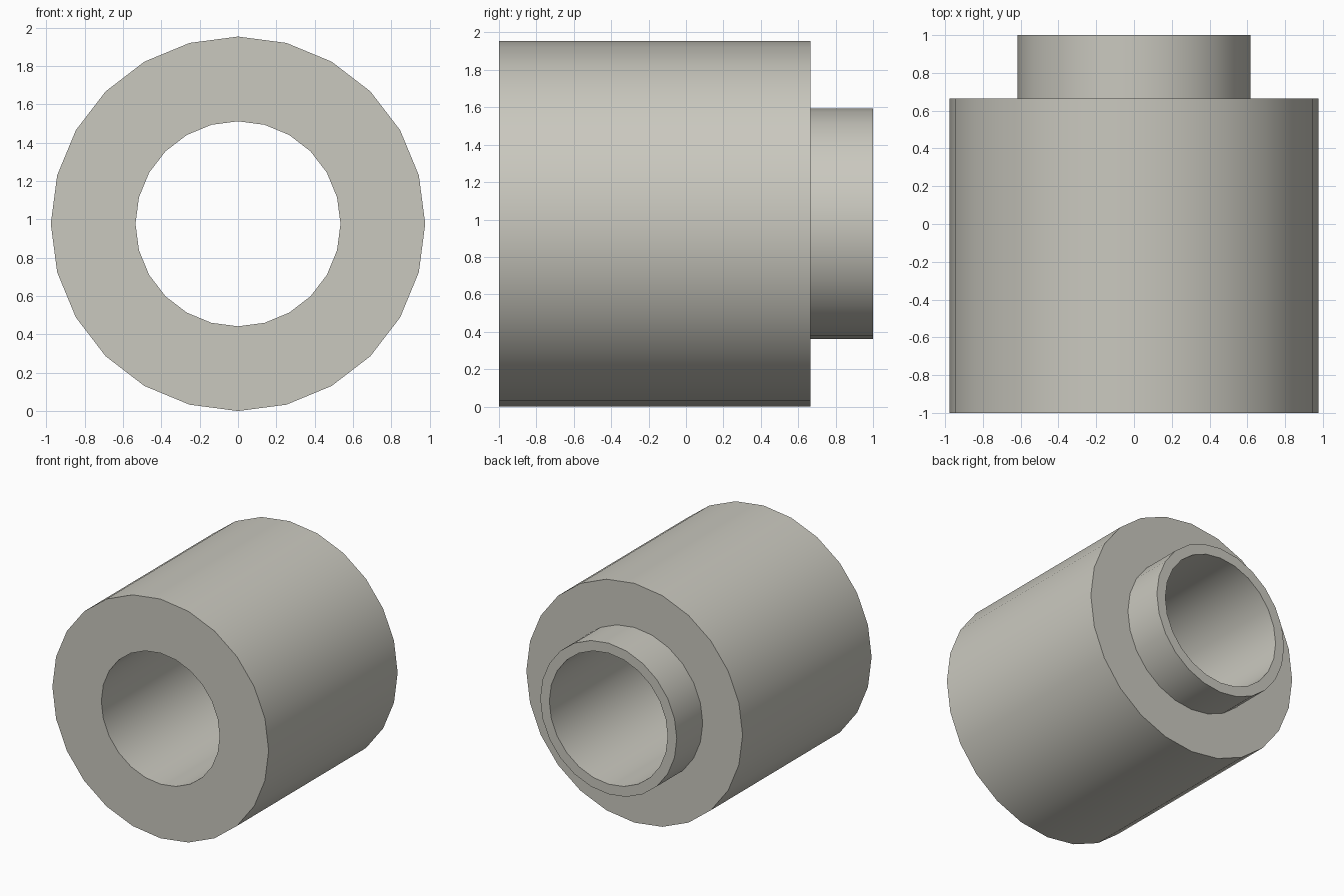
import bpy
import bmesh
import math
from mathutils import Vector

cube = bpy.data.objects.get("Cube")
if cube:
    bpy.data.objects.remove(cube, do_unlink=True)

SIDES = 24
OUTER, NECK, BORE = 0.977, 0.617, 0.535
FRONT, STEP, BACK = -1.0, 0.665, 1.0

# Warm grey finish
grey = bpy.data.materials.new("warm_grey")
grey.use_nodes = True
colour = (0.59, 0.58, 0.52, 1)
grey.diffuse_color = colour
grey.node_tree.nodes["Principled BSDF"].inputs["Base Color"].default_value = colour

# Closed (radius, y) section: body, shoulder, neck and through bore
profile = [(BORE, FRONT), (OUTER, FRONT), (OUTER, STEP),
           (NECK, STEP), (NECK, BACK), (BORE, BACK)]

# Sweep the section around the bore axis
bm = bmesh.new()
rings = []
for i in range(SIDES):
    a = math.tau * i / SIDES
    rings.append([bm.verts.new(Vector((r * math.cos(a), y, r * math.sin(a) + OUTER)))
                  for r, y in profile])
count = len(profile)
for i in range(SIDES):
    here, there = rings[i], rings[(i + 1) % SIDES]
    for j in range(count):
        k = (j + 1) % count
        bm.faces.new((here[j], here[k], there[k], there[j]))
bmesh.ops.recalc_face_normals(bm, faces=bm.faces)

mesh = bpy.data.meshes.new("stepped_bushing")
bm.to_mesh(mesh)
bm.free()
mesh.materials.append(grey)
bushing = bpy.data.objects.new("stepped_bushing", mesh)
bpy.context.collection.objects.link(bushing)

# Smooth round walls, sharp rims
bpy.ops.object.select_all(action="DESELECT")
bushing.select_set(True)
bpy.context.view_layer.objects.active = bushing
bpy.ops.object.shade_smooth_by_angle(angle=math.radians(30))
